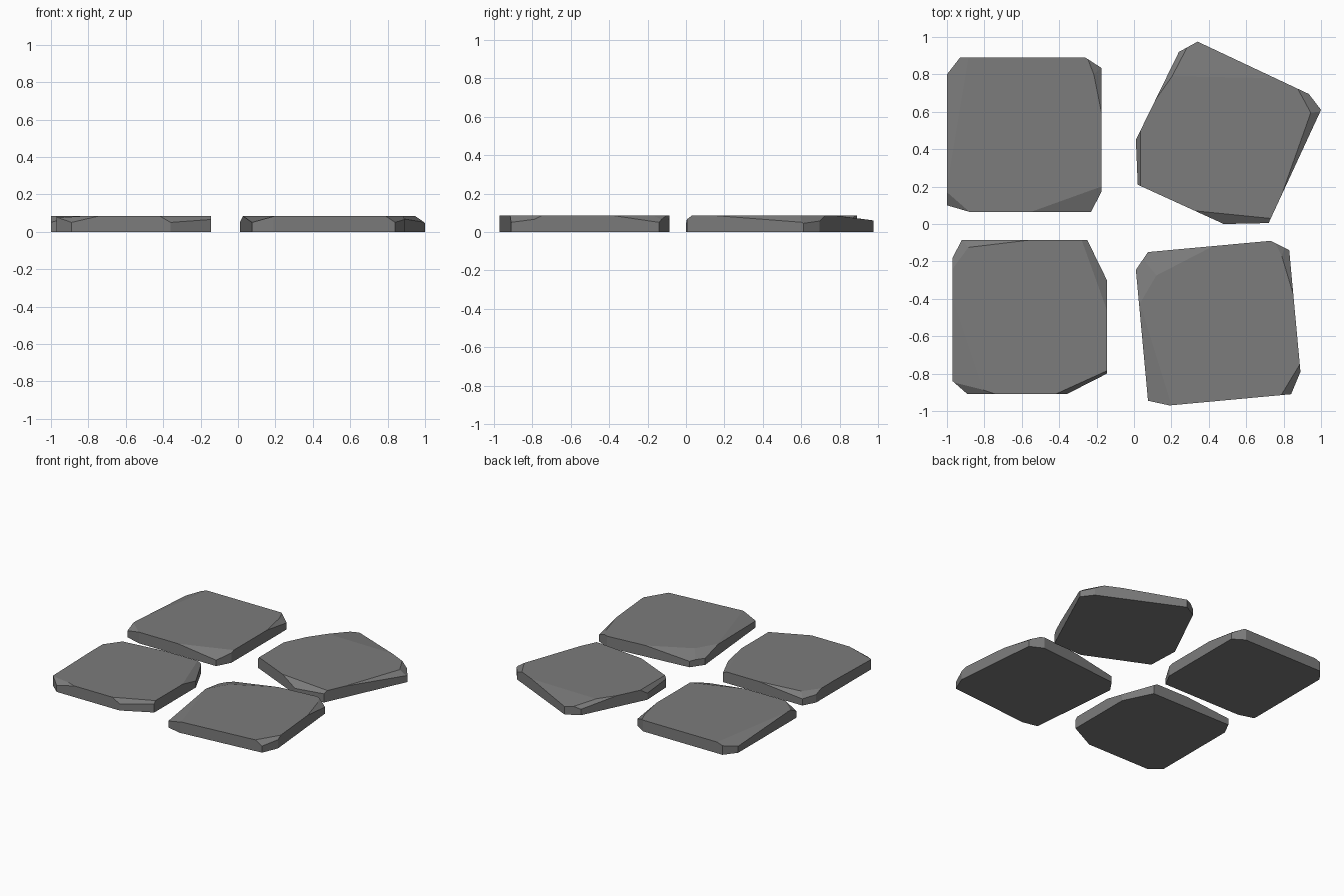
import bpy, bmesh
from mathutils import Vector

if "Cube" in bpy.data.objects:
    bpy.data.objects.remove(bpy.data.objects["Cube"])

H = 0.085  # slab thickness

stone = bpy.data.materials.new("grey stone")
stone.diffuse_color = (0.2, 0.2, 0.2, 1)
stone.use_nodes = True
stone.node_tree.nodes["Principled BSDF"].inputs["Base Color"].default_value = stone.diffuse_color


def paving_stone(name, outline, chips):
    """Extrude an outline, then slice chips (x1, y1, x2, y2 on top; z at the outermost corner)."""
    bm = bmesh.new()
    face = bm.faces.new([bm.verts.new((x, y, 0)) for x, y in outline])
    ext = bmesh.ops.extrude_face_region(bm, geom=[face])
    bmesh.ops.translate(bm, vec=(0, 0, H),
                        verts=[g for g in ext["geom"] if isinstance(g, bmesh.types.BMVert)])
    pts = [Vector((x, y, 0)) for x, y in outline]
    centre = sum(pts, Vector()) / len(pts)
    for x1, y1, x2, y2, z in chips:
        a, b = Vector((x1, y1, H)), Vector((x2, y2, H))
        out = Vector((y2 - y1, x1 - x2, 0))
        if out.dot(a - centre) < 0:
            out = -out
        corner = max(pts, key=lambda p: p.dot(out)).copy()
        corner.z = z
        n = (b - a).cross(corner - a).normalized()
        if n.z < 0:
            n = -n
        geom = bm.verts[:] + bm.edges[:] + bm.faces[:]
        cut = bmesh.ops.bisect_plane(bm, geom=geom, plane_co=a, plane_no=n,
                                     dist=1e-5, clear_outer=True)
        edges = [g for g in cut["geom_cut"] if isinstance(g, bmesh.types.BMEdge)]
        bmesh.ops.holes_fill(bm, edges=[e for e in edges if e.is_boundary], sides=0)
    bmesh.ops.recalc_face_normals(bm, faces=bm.faces[:])
    me = bpy.data.meshes.new(name)
    bm.to_mesh(me)
    bm.free()
    me.materials.append(stone)
    bpy.context.collection.objects.link(bpy.data.objects.new(name, me))


paving_stone("back_left_stone",
    [(-1, .8), (-.93, .89), (-.26, .89), (-.175, .835), (-.175, .17),
     (-.23, .065), (-.88, .065), (-1, .1)],
    [(-.885, .89, -1, .2, .05), (-1, .17, -.88, .065, .05),
     (-.215, .8, -.175, .6, .05), (-.215, .8, -.25, .89, .05),
     (-.175, .2, -.55, .065, .045)])

paving_stone("back_right_stone",
    [(.34, .975), (.935, .695), (1, .61), (.72, .005), (.48, 0),
     (.02, .21), (.01, .45), (.24, .92)],
    [(.18, .79, .75, .78, .06), (.14, .70, .335, .975, .045),
     (.88, .715, .945, .595, .045), (.945, .595, .83, .27, .05),
     (.33, .07, .73, .03, .045), (.035, .5, .035, .2, .05)])

paving_stone("front_left_stone",
    [(-.97, -.18), (-.92, -.085), (-.25, -.085), (-.145, -.3), (-.145, -.8),
     (-.36, -.91), (-.89, -.91), (-.97, -.84)],
    [(-.97, -.24, -.885, -.125, .05), (-.885, -.125, -.55, -.085, .05),
     (-.28, -.085, -.145, -.46, .05), (-.145, -.785, -.42, -.91, .05),
     (-.97, -.83, -.74, -.91, .05), (-.97, -.4, -.8, -.91, .075)])

paving_stone("front_right_stone",
    [(.01, -.245), (.075, -.15), (.73, -.09), (.83, -.14), (.89, -.79),
     (.84, -.91), (.19, -.97), (.075, -.945)],
    [(.035, -.42, .12, -.275, .05), (.12, -.275, .42, -.12, .045),
     (.03, -.42, .2, -.97, .05), (.79, -.17, .85, -.37, .05),
     (.79, -.17, .75, -.09, .055), (.89, -.745, .79, -.91, .05)])
